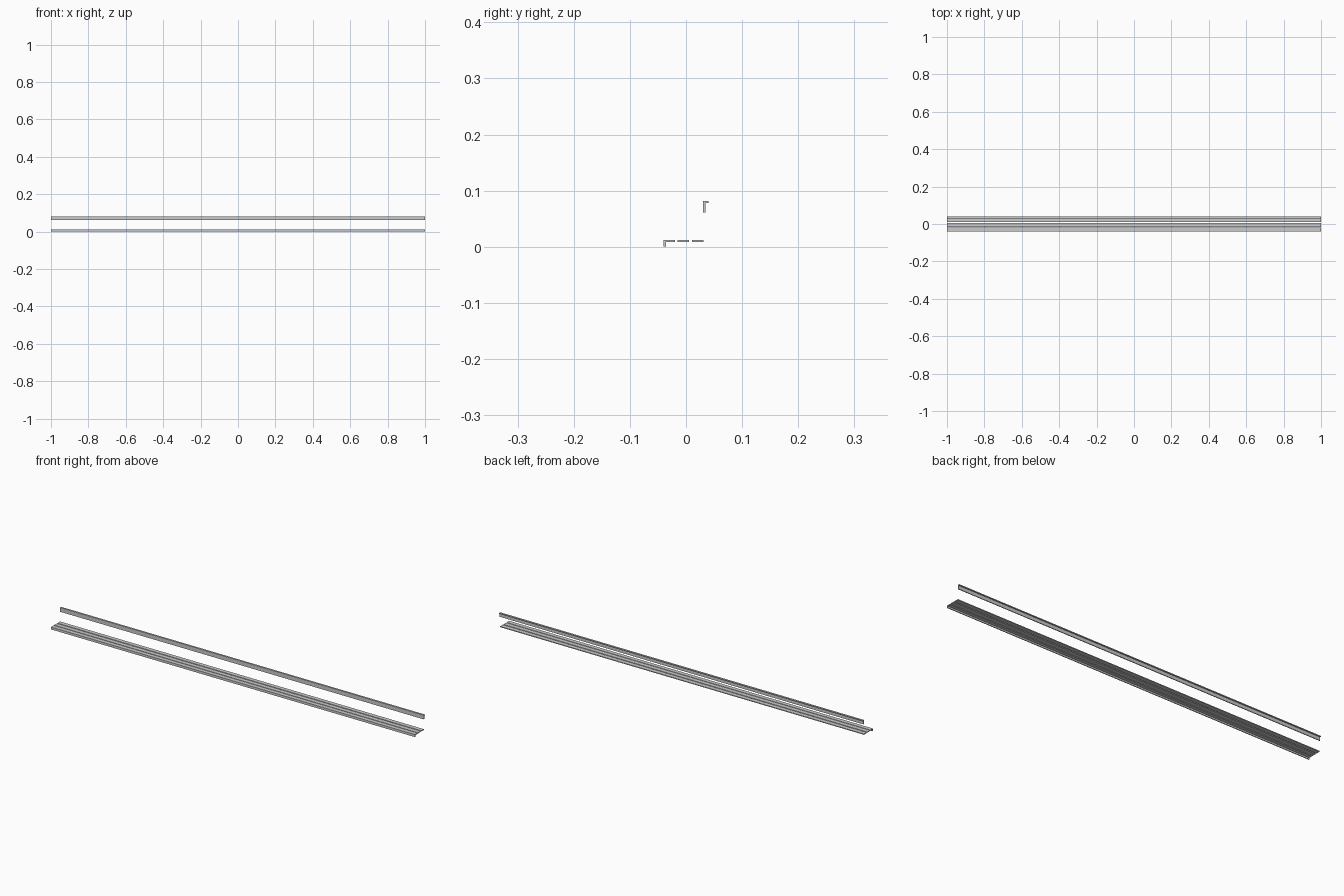
import bpy
import bmesh

if "Cube" in bpy.data.objects:
    bpy.data.objects.remove(bpy.data.objects["Cube"])

HALF_LENGTH = 1.0
T = 0.004  # plank thickness


def extrude_profile(name, points):
    """Sweep a closed (y, z) cross-section along the full length in x."""
    bm = bmesh.new()
    face = bm.faces.new([bm.verts.new((-HALF_LENGTH, y, z)) for y, z in points])
    result = bmesh.ops.extrude_face_region(bm, geom=[face])
    verts = [g for g in result["geom"] if isinstance(g, bmesh.types.BMVert)]
    bmesh.ops.translate(bm, verts=verts, vec=(2 * HALF_LENGTH, 0, 0))
    bmesh.ops.recalc_face_normals(bm, faces=bm.faces)
    mesh = bpy.data.meshes.new(name)
    bm.to_mesh(mesh)
    bm.free()
    obj = bpy.data.objects.new(name, mesh)
    bpy.context.collection.objects.link(obj)
    return obj


SEAT_TOP = 0.012
SEAT_BOTTOM = SEAT_TOP - T

# front seat plank with a downturned lip
extrude_profile("seat_front_plank", [
    (-0.04, 0), (-0.04 + T, 0), (-0.04 + T, SEAT_BOTTOM),
    (-0.0193, SEAT_BOTTOM), (-0.0193, SEAT_TOP), (-0.04, SEAT_TOP)])

# flat seat planks
for name, y0, y1 in (("seat_middle_plank", -0.0155, 0.0055),
                     ("seat_rear_plank", 0.0106, 0.0316)):
    extrude_profile(name, [(y0, SEAT_BOTTOM), (y1, SEAT_BOTTOM),
                           (y1, SEAT_TOP), (y0, SEAT_TOP)])

# backrest board with a top edge turned to the rear
BACK_Y, BACK_TOP = 0.0306, 0.0815
extrude_profile("backrest", [
    (BACK_Y, 0.0608), (BACK_Y + T, 0.0608), (BACK_Y + T, BACK_TOP - T),
    (0.04, BACK_TOP - T), (0.04, BACK_TOP), (BACK_Y, BACK_TOP)])
